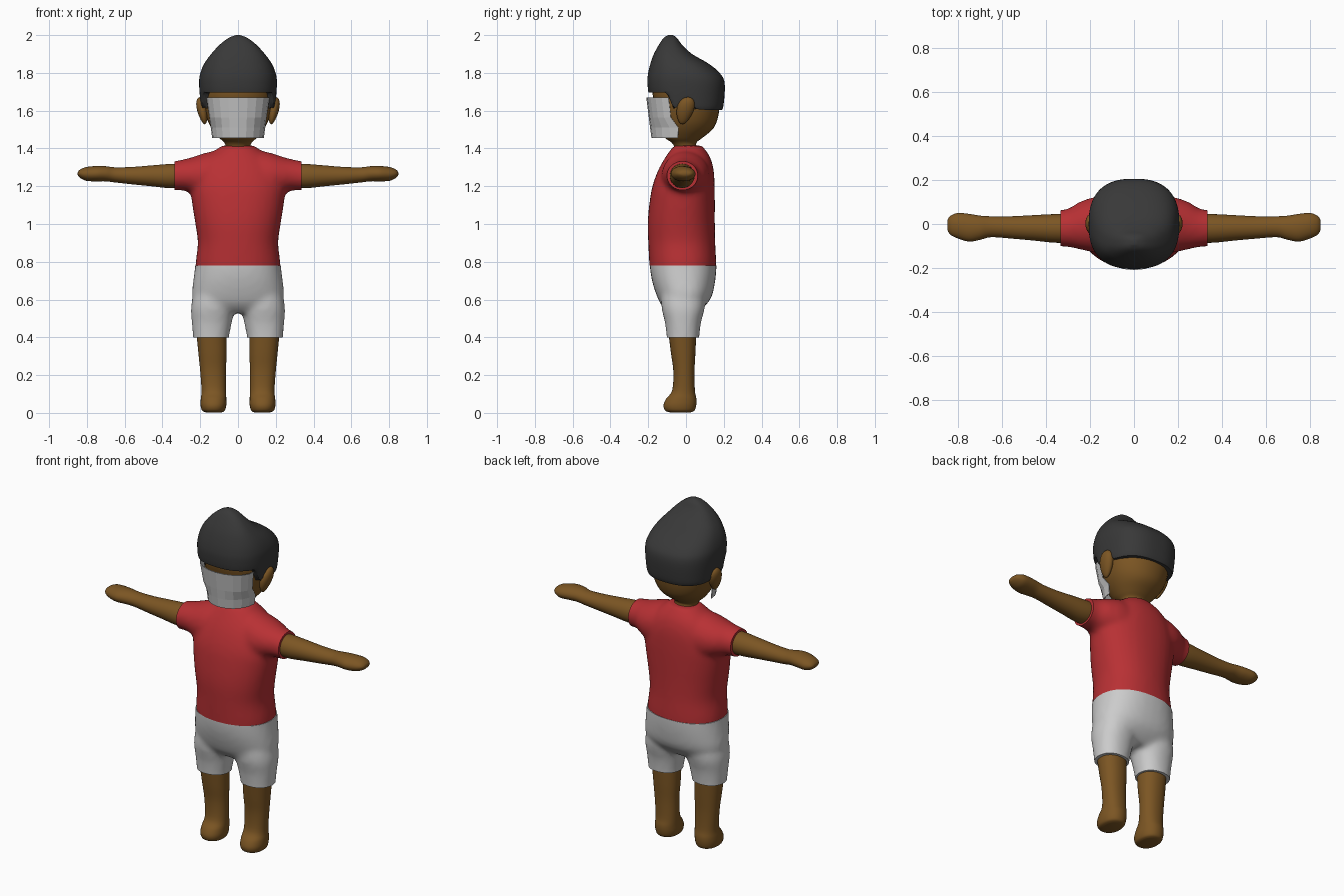
import bpy, bmesh, math
from mathutils import Vector

cube = bpy.data.objects.get("Cube")
if cube:
    bpy.data.objects.remove(cube, do_unlink=True)


def material(name, rgb):
    m = bpy.data.materials.new(name)
    m.use_nodes = True
    m.diffuse_color = (*rgb, 1)
    m.node_tree.nodes["Principled BSDF"].inputs["Base Color"].default_value = (*rgb, 1)
    return m


SKIN = material("brown skin", (0.20, 0.092, 0.017))
RED = material("red cloth", (0.48, 0.03, 0.034))
WHITE = material("pale grey cloth", (0.60, 0.60, 0.60))
CLEAR = material("grey visor", (0.56, 0.56, 0.56))
DARK = material("dark hair", (0.04, 0.04, 0.04))


def refine(rings, steps=4):
    """Catmull-Rom interpolation between cross-sections."""
    out = []
    for i in range(len(rings) - 1):
        a, b, c, d = (rings[min(max(k, 0), len(rings) - 1)] for k in range(i - 1, i + 3))
        for s in range(steps):
            t = s / steps
            out.append([q + t * (r - p) / 2 + t * t * (p - 2.5 * q + 2 * r - d_ / 2)
                        + t ** 3 * (1.5 * (q - r) + (d_ - p) / 2)
                        for p, q, r, d_ in zip(a, b, c, d)])
    out.append(list(rings[-1]))
    return out


def loft(bm, rings, axis="z", power=2.0, sides=32, flip=1, bottom=True):
    """Rings are (position, low u, high u, low v, high v)."""
    rows = []
    for t, u0, u1, v0, v1 in refine(rings):
        row = []
        for k in range(sides):
            a = math.tau * k / sides
            c, s = math.cos(a), math.sin(a)
            u = (u0 + u1) / 2 + (u1 - u0) / 2 * math.copysign(abs(c) ** (2 / power), c)
            v = (v0 + v1) / 2 + (v1 - v0) / 2 * math.copysign(abs(s) ** (2 / power), s)
            co = (u, v, t) if axis == "z" else (t, u, v)
            row.append(bm.verts.new((co[0] * flip, co[1], co[2])))
        rows.append(row)
    for lo, hi in zip(rows, rows[1:]):
        for k in range(sides):
            n = (k + 1) % sides
            bm.faces.new((lo[k], lo[n], hi[n], hi[k]))
    if bottom:
        bm.faces.new(rows[0][::-1])
    bm.faces.new(rows[-1])


def finish(name, bm, mat, smooth=True):
    bmesh.ops.recalc_face_normals(bm, faces=bm.faces[:])
    mesh = bpy.data.meshes.new(name)
    bm.to_mesh(mesh)
    bm.free()
    ob = bpy.data.objects.new(name, mesh)
    bpy.context.collection.objects.link(ob)
    mesh.materials.append(mat)
    if smooth:
        bpy.ops.object.select_all(action="DESELECT")
        ob.select_set(True)
        bpy.context.view_layer.objects.active = ob
        bpy.ops.object.shade_smooth_by_angle(angle=math.radians(50))
    return ob


def fuse(name, bm, mat, cuts):
    """Blend overlapping volumes into one skin, then trim clean hems."""
    ob = finish(name + "_blend", bm, mat, False)
    re = ob.modifiers.new("fuse", "REMESH")
    re.mode, re.voxel_size = "VOXEL", 0.014
    sm = ob.modifiers.new("soften", "SMOOTH")
    sm.factor, sm.iterations = 0.5, 9
    bpy.context.view_layer.update()
    mesh = bpy.data.meshes.new_from_object(ob.evaluated_get(bpy.context.evaluated_depsgraph_get()))
    bpy.data.objects.remove(ob, do_unlink=True)
    out = bmesh.new()
    out.from_mesh(mesh)
    bpy.data.meshes.remove(mesh)
    for co, no in cuts:
        bmesh.ops.bisect_plane(out, geom=out.verts[:] + out.edges[:] + out.faces[:],
                               plane_co=Vector(co), plane_no=Vector(no), clear_outer=True)
        bmesh.ops.holes_fill(out, edges=[e for e in out.edges if e.is_boundary])
    return finish(name, out, mat)


# Shirt: torso with two short sleeves
bm = bmesh.new()
loft(bm, [(0.72, -.225, .225, -.19, .16), (0.80, -.224, .224, -.195, .16),
          (0.90, -.213, .213, -.20, .155), (1.0, -.226, .226, -.203, .153),
          (1.1, -.242, .242, -.195, .153), (1.2, -.25, .25, -.178, .152),
          (1.29, -.22, .22, -.145, .146), (1.36, -.16, .16, -.105, .125),
          (1.415, -.085, .085, -.065, .085)], power=2.2)
for s in (-1, 1):
    loft(bm, [(.08, -.12, .12, 1.12, 1.395), (.17, -.13, .125, 1.13, 1.378),
              (.25, -.115, .10, 1.165, 1.352), (.30, -.105, .07, 1.178, 1.34),
              (.38, -.10, .06, 1.175, 1.325)], axis="x", flip=s)
fuse("shirt", bm, RED, [((0, 0, .78), (0, 0, -1)), ((.335, 0, 0), (1, 0, .1 * 0)),
                        ((-.335, 0, 0), (-1, 0, 0))])

# Shorts: hips with two leg tubes
bm = bmesh.new()
loft(bm, [(.53, -.17, .17, -.09, .06), (.57, -.225, .225, -.13, .105),
          (.62, -.244, .244, -.155, .138), (.70, -.237, .237, -.18, .155),
          (.78, -.227, .227, -.192, .162), (.84, -.225, .225, -.19, .16)], power=2.3)
for s in (-1, 1):
    loft(bm, [(.34, .05, .236, -.098, .068), (.40, .048, .238, -.102, .07),
              (.48, .032, .245, -.112, .08), (.56, .018, .249, -.13, .1),
              (.66, .02, .23, -.13, .1)], power=2.2, flip=s)
fuse("shorts", bm, WHITE, [((0, 0, .78), (0, 0, 1)), ((0, 0, .4), (0, 0, -1))])

# Bare arms and legs
for side, s in (("left", 1), ("right", -1)):
    bm = bmesh.new()
    loft(bm, [(.28, -.085, .045, 1.195, 1.32), (.36, -.085, .045, 1.19, 1.318),
              (.46, -.075, .04, 1.2, 1.31), (.56, -.066, .035, 1.21, 1.302),
              (.65, -.06, .035, 1.22, 1.30), (.70, -.072, .038, 1.226, 1.306),
              (.75, -.08, .046, 1.226, 1.307), (.80, -.066, .05, 1.228, 1.302),
              (.83, -.052, .04, 1.24, 1.292), (.845, -.035, .025, 1.253, 1.28),
              (.849, -.015, .005, 1.262, 1.27)], axis="x", flip=s)
    finish(side + "_arm", bm, SKIN)
    bm = bmesh.new()
    loft(bm, [(.003, .085, .17, -.085, .025), (.012, .07, .19, -.11, .045),
              (.04, .062, .198, -.119, .054), (.075, .062, .197, -.105, .055),
              (.12, .063, .193, -.073, .047), (.22, .064, .2, -.067, .045),
              (.32, .06, .21, -.08, .05), (.44, .06, .222, -.095, .055)], flip=s, power=2.2)
    finish(side + "_leg", bm, SKIN)
    # Ear
    bm = bmesh.new()
    bmesh.ops.create_uvsphere(bm, u_segments=20, v_segments=12, radius=1)
    for v in bm.verts:
        x, y, z = v.co
        taper = 1 + .25 * z
        v.co = (s * (.188 + .028 * x * taper + .012 * z), .045 * y * taper - .005 + .015 * z,
                1.6 + .072 * z)
    finish(side + "_ear", bm, SKIN)

# Head and neck
bm = bmesh.new()
loft(bm, [(1.35, -.075, .075, -.06, .08), (1.40, -.065, .065, -.06, .06),
          (1.43, -.072, .072, -.075, .055), (1.455, -.098, .098, -.11, .085),
          (1.50, -.135, .135, -.14, .14), (1.55, -.162, .162, -.15, .165),
          (1.62, -.18, .18, -.16, .178), (1.70, -.182, .182, -.178, .18),
          (1.77, -.16, .16, -.16, .15), (1.82, -.09, .09, -.11, .08)], power=2.1)
finish("head", bm, SKIN)

# Hair swept up to a front peak, hairline shaped by depth
HAIRLINE = [(-1, 1.695), (-.10, 1.695), (-.065, 1.61), (-.04, 1.625), (.0, 1.675),
            (.025, 1.66), (.04, 1.61), (.09, 1.605), (1, 1.585)]


def hairline(y):
    for (y0, z0), (y1, z1) in zip(HAIRLINE, HAIRLINE[1:]):
        if y <= y1:
            return z0 + (z1 - z0) * (y - y0) / (y1 - y0)


bm = bmesh.new()
loft(bm, [(1.56, -.165, .165, -.15, .155), (1.60, -.19, .19, -.178, .19),
          (1.66, -.2, .2, -.195, .202), (1.75, -.206, .206, -.204, .204),
          (1.80, -.199, .199, -.2, .178), (1.85, -.178, .178, -.188, .118),
          (1.90, -.142, .142, -.17, .032), (1.95, -.096, .096, -.143, -.022),
          (1.985, -.05, .05, -.118, -.048), (2.0, -.012, .012, -.095, -.07)],
     power=2.5, sides=72, bottom=False)
for v in bm.verts:
    v.co.z = max(v.co.z, hairline(v.co.y))
bmesh.ops.dissolve_degenerate(bm, edges=bm.edges[:], dist=.0001)
finish("hair", bm, DARK)

# Faceted face shield: rows of (height, half width, front, back)
bm = bmesh.new()
rows = []
for z, w, front, back in ((1.67, .165, -.208, -.092), (1.565, .15, -.195, -.08),
                          (1.51, .142, -.188, -.04), (1.455, .135, -.181, -.042)):
    angles = [math.radians(-90 + 180 * k / 10) for k in range(11)]
    rows.append([bm.verts.new((w * math.sin(a), back + (front - back) * math.cos(a), z))
                 for a in angles])
for hi, lo in zip(rows, rows[1:]):
    for k in range(10):
        bm.faces.new((hi[k], lo[k], lo[k + 1], hi[k + 1]))
shield = finish("face_shield", bm, CLEAR, False)
shell = shield.modifiers.new("thickness", "SOLIDIFY")
shell.thickness, shell.offset = 0.004, 0
